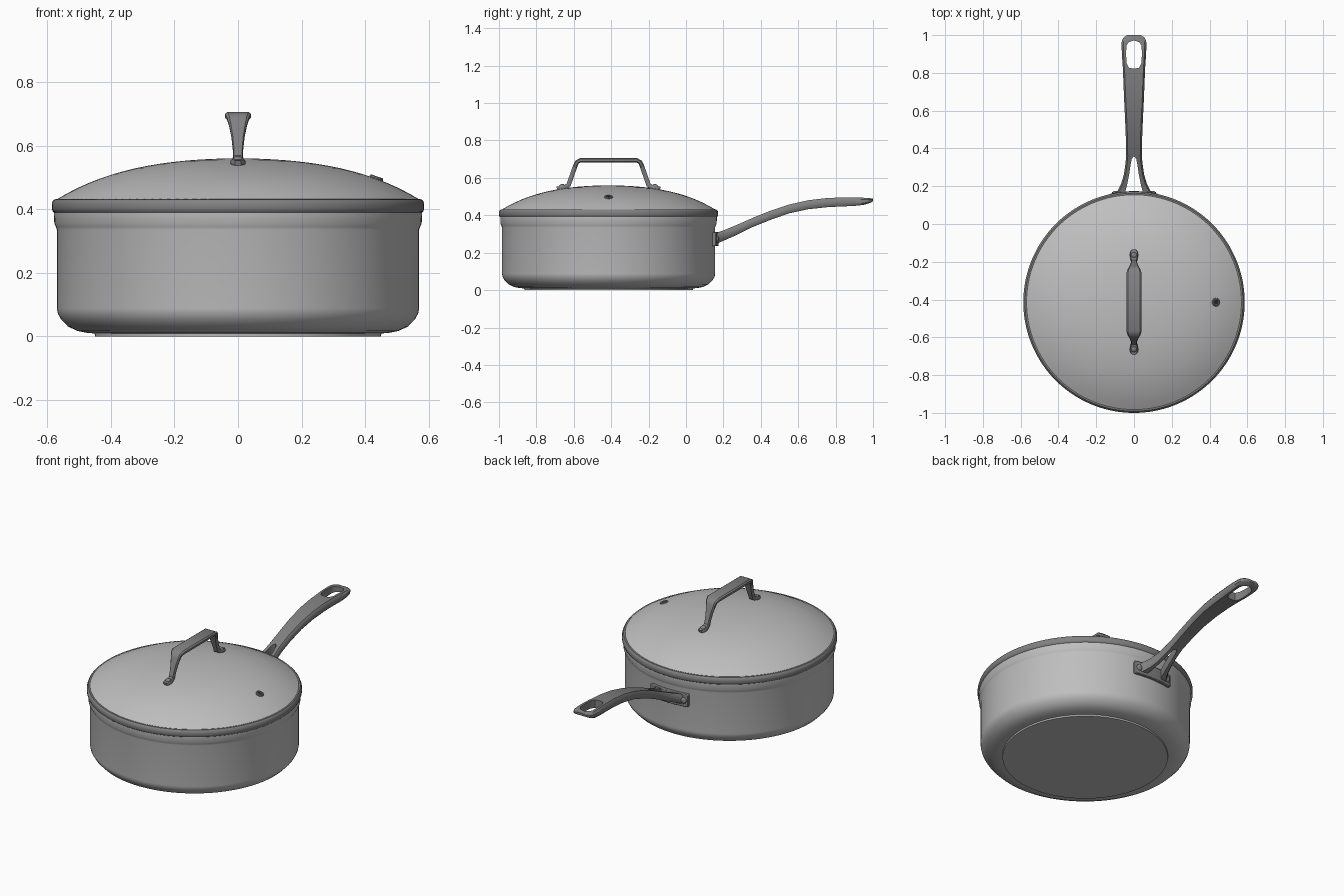
import bpy, bmesh, math
from mathutils import Vector, Matrix

if "Cube" in bpy.data.objects:
    bpy.data.objects.remove(bpy.data.objects["Cube"])

CY = -0.414  # pan axis


def material(name, v):
    m = bpy.data.materials.new(name)
    m.diffuse_color = (v, v, v, 1)
    m.use_nodes = True
    m.node_tree.nodes["Principled BSDF"].inputs["Base Color"].default_value = m.diffuse_color
    return m


STEEL = material("brushed_steel", 0.52)
DARK = material("dark_steel", 0.22)
BLACK = material("vent_black", 0.03)


def finish(name, bm, mat, angle=35, bevel=0):
    bmesh.ops.remove_doubles(bm, verts=bm.verts, dist=1e-5)
    bmesh.ops.recalc_face_normals(bm, faces=bm.faces)
    me = bpy.data.meshes.new(name)
    bm.to_mesh(me)
    bm.free()
    ob = bpy.data.objects.new(name, me)
    bpy.context.collection.objects.link(ob)
    me.materials.append(mat)
    bpy.ops.object.select_all(action='DESELECT')
    ob.select_set(True)
    bpy.context.view_layer.objects.active = ob
    bpy.ops.object.shade_smooth_by_angle(angle=math.radians(angle))
    if bevel:
        b = ob.modifiers.new("soft_edges", 'BEVEL')
        b.width, b.segments = bevel, 2
        b.limit_method, b.angle_limit = 'ANGLE', math.radians(40)
    return ob


def loft(bm, rings, closed_ring=True, cap=False):
    """Skin between successive lists of points."""
    vs = [[bm.verts.new(p) for p in r] for r in rings]
    n = len(rings[0])
    for a, b in zip(vs, vs[1:]):
        for i in range(n if closed_ring else n - 1):
            j = (i + 1) % n
            bm.faces.new((a[i], a[j], b[j], b[i]))
    if cap:
        bm.faces.new(vs[0])
        bm.faces.new(vs[-1])


def lathe(name, profile, mat, seg=128):
    bm = bmesh.new()
    rings = [[(r * math.cos(2 * math.pi * i / seg), CY + r * math.sin(2 * math.pi * i / seg), z)
              for i in range(seg)] for r, z in profile]
    loft(bm, rings)
    # collapse the poles before cleaning up
    bmesh.ops.remove_doubles(bm, verts=bm.verts, dist=1e-5)
    return finish(name, bm, mat)


def button(name, loc, normal, r, h, mat):
    """Flattened dome used as a rivet head."""
    bm = bmesh.new()
    rot = Vector(normal).to_track_quat('Z', 'Y').to_matrix().to_4x4()
    bmesh.ops.create_uvsphere(bm, u_segments=20, v_segments=10, radius=1,
                              matrix=Matrix.Translation(loc) @ rot @ Matrix.Diagonal((r, r, h, 1)))
    return finish(name, bm, mat)


def dome(r):
    return 0.56 - 0.2545 * r * r - 0.437 * r ** 4


# Pan body, hollow with rounded bottom and flared lip
lathe("pan_body", [
    (0, 0), (0.45, 0), (0.451, 0.009), (0.475, 0.011), (0.505, 0.017), (0.535, 0.031),
    (0.557, 0.054), (0.567, 0.072), (0.57, 0.088), (0.57, 0.335), (0.573, 0.345),
    (0.578, 0.355), (0.579, 0.39), (0.564, 0.39), (0.556, 0.335), (0.556, 0.085),
    (0.53, 0.04), (0.49, 0.025), (0, 0.025)], STEEL)

# Domed lid shell
radii = [0.572 * i / 16 for i in range(17)]
lathe("lid_dome", [(r, dome(r)) for r in radii] +
      [(r, dome(r) - 0.012) for r in reversed(radii)], STEEL)

# Rounded lid rim
lathe("lid_rim", [
    (0.568, 0.432), (0.577, 0.431), (0.583, 0.425), (0.586, 0.416), (0.586, 0.402),
    (0.583, 0.393), (0.577, 0.388), (0.555, 0.388), (0.555, 0.425), (0.568, 0.432)], DARK)

# Steam vent: grommet ring and dark hole
vent_pos = Vector((0.435, CY, dome(0.435) + 0.001))
vent_rot = Matrix.Rotation(0.33, 4, 'Y')
bm = bmesh.new()
rings = []
for i in range(25):
    a = 2 * math.pi * i / 24
    rings.append([vent_pos + vent_rot @ Vector(((0.016 + 0.007 * math.cos(t)) * math.cos(a),
                                               (0.016 + 0.007 * math.cos(t)) * math.sin(a),
                                               0.007 * math.sin(t)))
                  for t in [2 * math.pi * k / 10 for k in range(10)]])
loft(bm, rings)
finish("vent_ring", bm, DARK)
bm = bmesh.new()
bmesh.ops.create_cone(bm, cap_ends=True, segments=20, radius1=0.012, radius2=0.012, depth=0.006,
                      matrix=Matrix.Translation(vent_pos) @ vent_rot)
finish("vent_hole", bm, BLACK)

# Lid handle: flat strap swept along an arch (offset, height, half width)
half = [(0.276, 0.541, 0.010), (0.268, 0.543, 0.018), (0.25, 0.547, 0.023), (0.23, 0.552, 0.018),
        (0.214, 0.562, 0.016), (0.204, 0.59, 0.0165), (0.19, 0.63, 0.021), (0.177, 0.667, 0.029),
        (0.169, 0.684, 0.034), (0.152, 0.694, 0.041)]
path = [(-d, z, w) for d, z, w in half] + [(d, z, w) for d, z, w in reversed(half)]
bm = bmesh.new()
rings = []
for i, (d, z, w) in enumerate(path):
    p, q = path[max(i - 1, 0)], path[min(i + 1, len(path) - 1)]
    t = Vector((0, q[0] - p[0], q[1] - p[1])).normalized()
    n = Vector((0, -t.z, t.y)) * 0.012
    c = Vector((0, CY + d, z))
    rings.append([c + Vector((s * w, 0, 0)) + k * n
                  for s, k in ((-1, -0.5), (-0.8, -1), (0.8, -1), (1, -0.5),
                               (1, 0.5), (0.8, 1), (-0.8, 1), (-1, 0.5))])
loft(bm, rings, cap=True)
finish("lid_handle", bm, DARK)
for s, side in ((-1, "front"), (1, "back")):
    button("lid_rivet_" + side, (0, CY + s * 0.25, 0.558), (0, s * 0.3, 1), 0.015, 0.009, DARK)

# Long handle: (y, top z, bottom z, inner half width, outer half width)
# inner > 0 opens the fork near the pan and the hanging slot at the tip
stations = [
    (0.155, 0.305, 0.245, 0.050, 0.102), (0.180, 0.312, 0.255, 0.044, 0.085),
    (0.210, 0.323, 0.268, 0.036, 0.069), (0.260, 0.344, 0.290, 0.026, 0.054),
    (0.320, 0.370, 0.320, 0.017, 0.045), (0.345, 0.381, 0.332, 0.012, 0.043),
    (0.358, 0.387, 0.338, 0, 0.042), (0.450, 0.424, 0.375, 0, 0.043),
    (0.550, 0.457, 0.410, 0, 0.047), (0.650, 0.480, 0.432, 0, 0.052),
    (0.750, 0.492, 0.443, 0, 0.056), (0.823, 0.495, 0.447, 0, 0.059),
    (0.826, 0.495, 0.447, 0.026, 0.059), (0.850, 0.496, 0.448, 0.039, 0.061),
    (0.900, 0.496, 0.450, 0.042, 0.064), (0.945, 0.494, 0.455, 0.040, 0.066),
    (0.963, 0.493, 0.459, 0.028, 0.065), (0.972, 0.492, 0.462, 0, 0.063),
    (0.988, 0.491, 0.468, 0, 0.055), (1.0, 0.489, 0.476, 0, 0.036)]
bm = bmesh.new()
for s in (-1, 1):
    rows = []
    for y, zt, zb, xi, xo in stations:
        c, h = 0.009, (zt - zb) * 0.25
        pts = [(xi, zt), (xo - c, zt), (xo, zt - h), (xo, zb + h), (xo - c, zb), (xi, zb)]
        rows.append([bm.verts.new((s * x, y, z)) for x, z in pts])
    for k in range(len(rows) - 1):
        a, b = rows[k], rows[k + 1]
        for i in range(6):
            if i == 5 and stations[k][3] == 0 and stations[k + 1][3] == 0:
                continue  # halves join here
            j = (i + 1) % 6
            bm.faces.new((a[i], a[j], b[j], b[i]))
    bm.faces.new(rows[0])
    bm.faces.new(rows[-1])
finish("long_handle", bm, DARK, angle=40)

# Curved mounting plate against the pan wall
bm = bmesh.new()
rings = []
for i in range(13):
    a = math.pi / 2 + (i / 6 - 1) * 0.215
    rings.append([(r * math.cos(a), CY + r * math.sin(a), z)
                  for r, z in ((0.56, 0.235), (0.588, 0.235), (0.588, 0.31), (0.56, 0.31))])
loft(bm, rings, cap=True)
finish("handle_plate", bm, DARK, bevel=0.004)
for s, side in ((-1, "left"), (1, "right")):
    n = Vector((math.sin(s * 0.17), math.cos(0.17), 0))
    button("handle_rivet_" + side, Vector((0, CY, 0.272)) + n * 0.588, n, 0.018, 0.01, DARK)
